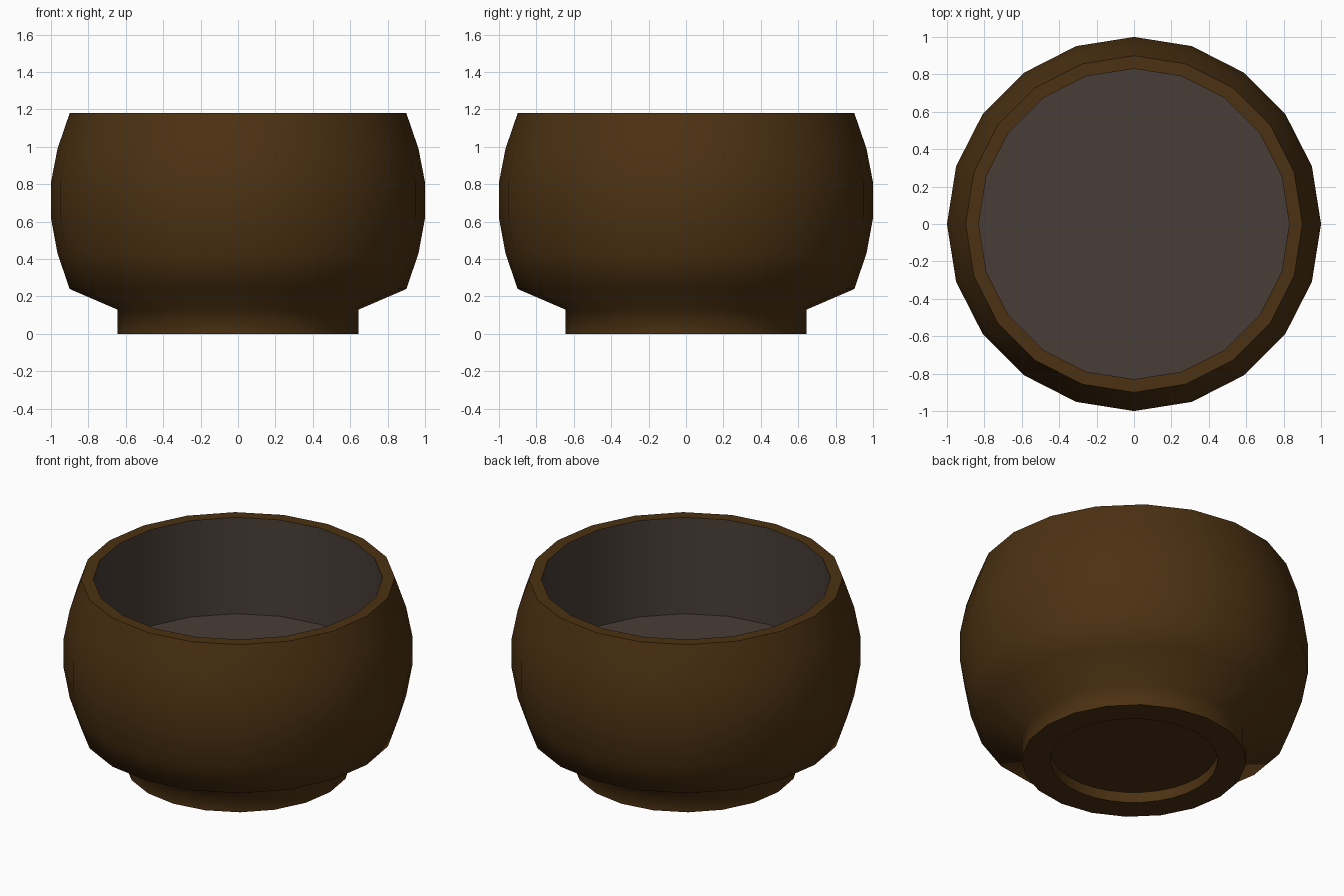
import bpy, bmesh, math

if "Cube" in bpy.data.objects:
    bpy.data.objects.remove(bpy.data.objects["Cube"])

SIDES = 20


def material(name, rgb):
    m = bpy.data.materials.new(name)
    m.diffuse_color = (*rgb, 1)
    m.use_nodes = True
    m.node_tree.nodes["Principled BSDF"].inputs["Base Color"].default_value = m.diffuse_color
    return m


def lathe(name, profile, inner_from, mats):
    """Spin an (r, z) profile into a closed solid; faces from inner_from on use material 1."""
    bm = bmesh.new()
    rings = [[bm.verts.new((r * math.cos(2 * math.pi * i / SIDES),
                            r * math.sin(2 * math.pi * i / SIDES), z))
              for i in range(SIDES)] for r, z in profile]
    for k, (a, b) in enumerate(zip(rings, rings[1:])):
        for i in range(SIDES):
            j = (i + 1) % SIDES
            f = bm.faces.new((a[i], a[j], b[j], b[i]))
            f.material_index = int(k >= inner_from)
    bm.faces.new(rings[0][::-1])
    bm.faces.new(rings[-1]).material_index = 1
    me = bpy.data.meshes.new(name)
    bm.to_mesh(me)
    bm.free()
    ob = bpy.data.objects.new(name, me)
    bpy.context.collection.objects.link(ob)
    for m in mats:
        me.materials.append(m)
    return ob


brown = material("brown_glaze", (0.072, 0.031, 0.006))
grey = material("inner_lining", (0.066, 0.048, 0.038))

# Foot, rounded body, rim, inner wall and floor
profile = [(0.645, 0), (0.645, 0.13), (0.90, 0.24), (0.965, 0.43), (1.0, 0.62),
           (1.0, 0.81), (0.965, 0.99), (0.90, 1.18), (0.83, 1.18), (0.83, 0.57)]
bowl = lathe("bowl", profile, 8, (brown, grey))

# Round recess under the foot
bpy.ops.mesh.primitive_cylinder_add(vertices=32, radius=0.48, depth=0.132, location=(0, 0, 0))
cutter = bpy.context.object
cutter.name = "foot_recess_cutter"
cutter.data.materials.append(brown)
mod = bowl.modifiers.new("recess", 'BOOLEAN')
mod.operation = 'DIFFERENCE'
mod.solver = 'EXACT'
mod.object = cutter
bpy.ops.object.select_all(action='DESELECT')
bowl.select_set(True)
bpy.context.view_layer.objects.active = bowl
bpy.ops.object.modifier_apply(modifier=mod.name)
bpy.data.objects.remove(cutter)

# Smooth body, sharp rim and foot edges
bpy.ops.object.shade_smooth_by_angle(angle=math.radians(69))
